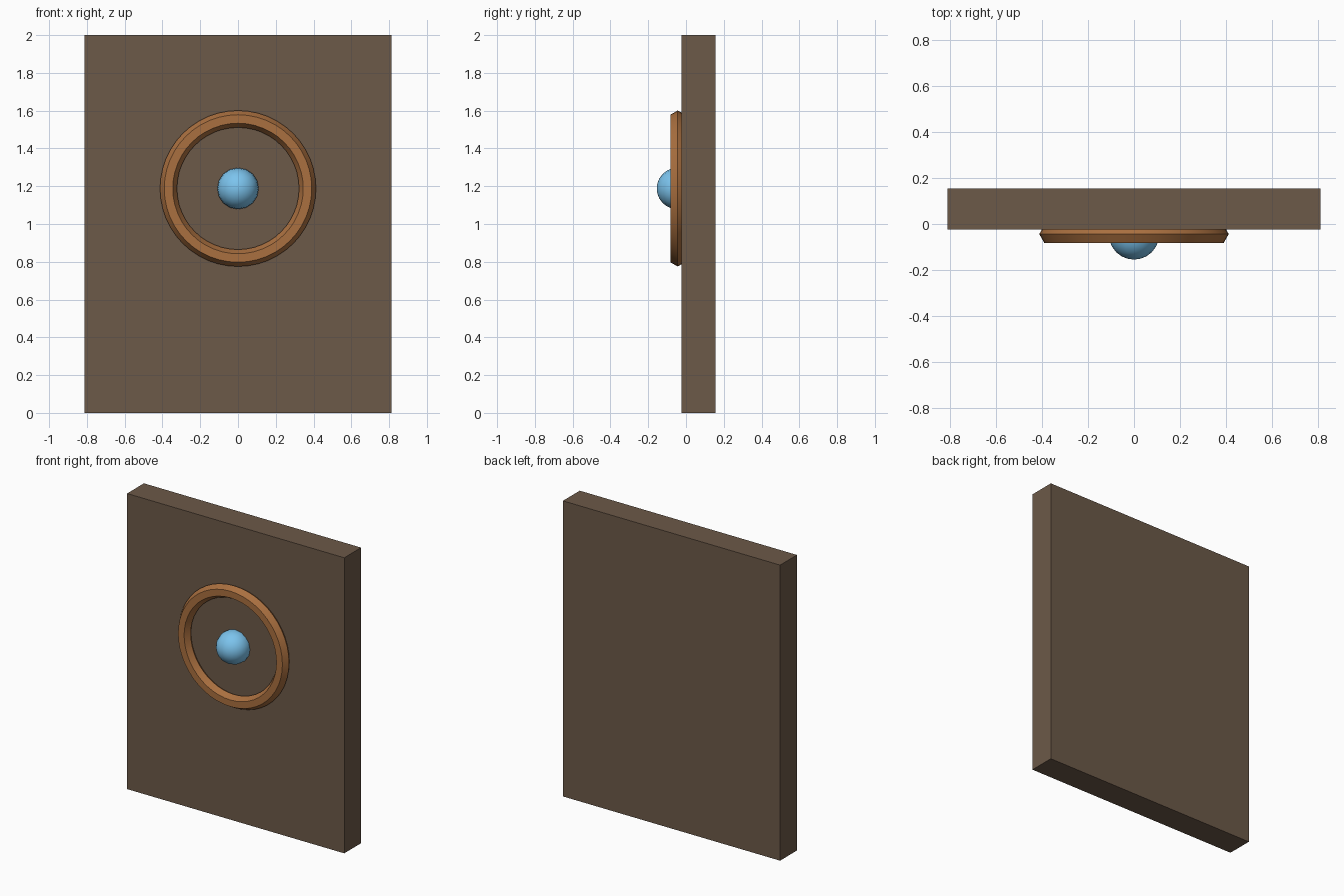
import bpy
import math

if "Cube" in bpy.data.objects:
    bpy.data.objects.remove(bpy.data.objects["Cube"])

RING_Z = 1.188
RING_Y = -0.044


def finish(name, color, smooth=False):
    obj = bpy.context.object
    obj.name = name
    mat = bpy.data.materials.new(name + "_color")
    mat.diffuse_color = (*color, 1)
    mat.use_nodes = True
    mat.node_tree.nodes["Principled BSDF"].inputs["Base Color"].default_value = mat.diffuse_color
    obj.data.materials.append(mat)
    if smooth:
        bpy.ops.object.shade_smooth_by_angle(angle=math.radians(35))
    return obj


# Upright wall panel
bpy.ops.mesh.primitive_cube_add(size=1, location=(0, 0.065, 1))
bpy.context.object.scale = (1.626, 0.18, 2)
bpy.ops.object.transform_apply(location=False, rotation=False, scale=True)
finish("panel", (0.15, 0.10, 0.065))

# Hexagonal-section ring, half sunk into the panel
bpy.ops.mesh.primitive_torus_add(
    major_radius=0.368, minor_radius=0.045, major_segments=48,
    minor_segments=6, location=(0, RING_Y, RING_Z),
    rotation=(math.pi / 2, 0, 0))
finish("ring", (0.40, 0.16, 0.05), smooth=True)

# Round knob in the middle of the ring
bpy.ops.mesh.primitive_uv_sphere_add(
    segments=16, ring_count=12, radius=0.11,
    location=(0, RING_Y - 0.001, RING_Z), rotation=(math.pi / 2, 0, 0))
finish("knob", (0.20, 0.55, 0.85), smooth=True)
